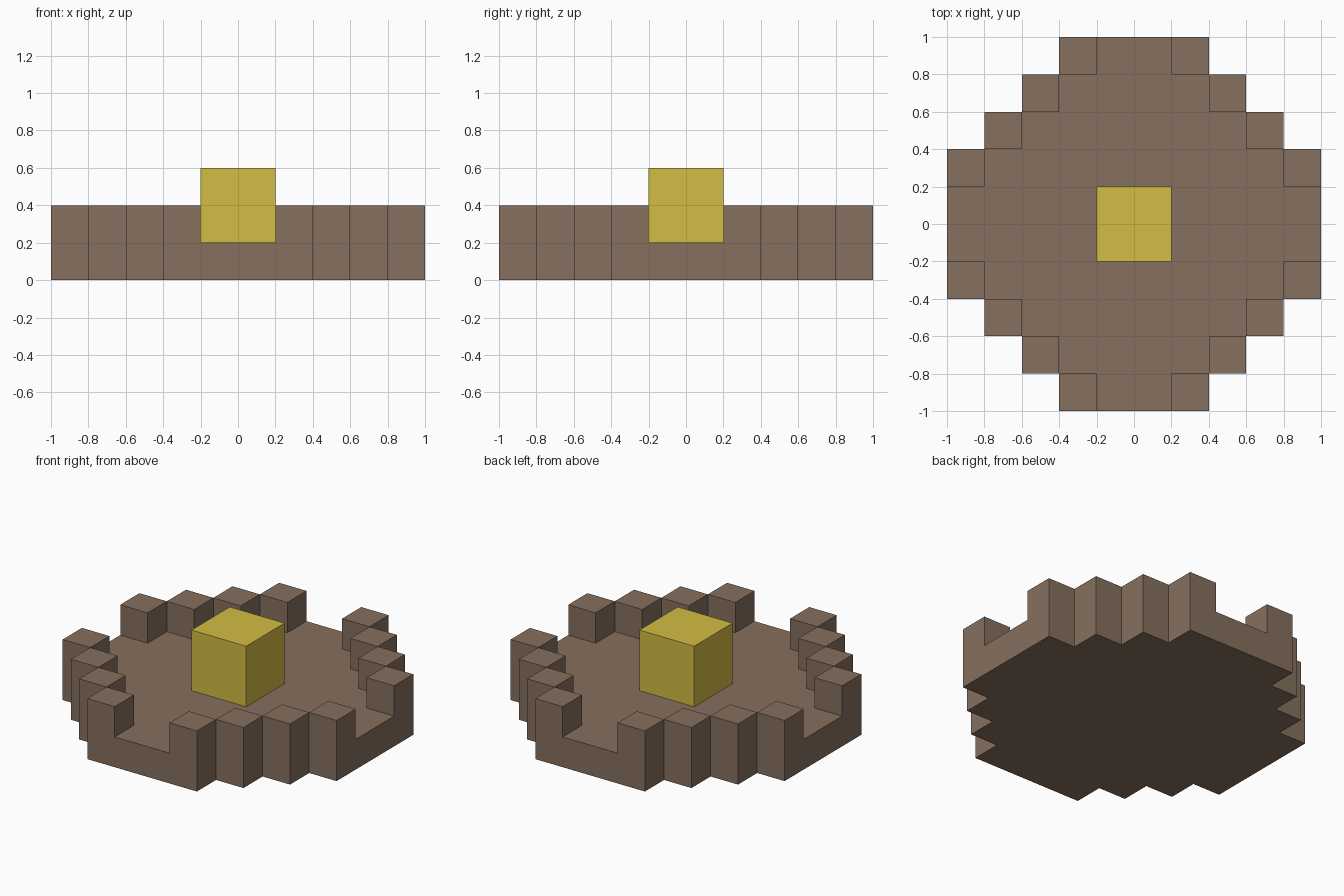
import bpy
import bmesh
from mathutils import Vector

if "Cube" in bpy.data.objects:
    bpy.data.objects.remove(bpy.data.objects["Cube"], do_unlink=True)

CELL = 0.2


def make_material(name, rgb):
    mat = bpy.data.materials.new(name)
    mat.use_nodes = True
    color = (*rgb, 1.0)
    mat.diffuse_color = color
    mat.node_tree.nodes["Principled BSDF"].inputs["Base Color"].default_value = color
    return mat


def add_object(name, bm, mat):
    mesh = bpy.data.meshes.new(name)
    bm.to_mesh(mesh)
    bm.free()
    mesh.materials.append(mat)
    obj = bpy.data.objects.new(name, mesh)
    bpy.context.collection.objects.link(obj)
    return obj


def ring(i):
    """Distance of a cell from the centre line, the same on both sides."""
    return i if i >= 0 else -1 - i


def filled(i, j, k):
    """The floor is a stepped disc; the upper layer holds only diagonal rim posts."""
    a, b = ring(i), ring(j)
    inside = max(a, b) <= 4 and a + b <= 5
    return inside and (k == 0 or (k == 1 and a + b == 5))


stone = make_material("brown stone", (0.238, 0.162, 0.112))
gold = make_material("yellow", (0.645, 0.509, 0.056))

# Stepped basin: outer skin of the filled cells
bm = bmesh.new()
axes = [Vector((1, 0, 0)), Vector((0, 1, 0)), Vector((0, 0, 1))]
for i in range(-5, 5):
    for j in range(-5, 5):
        for k in range(2):
            if not filled(i, j, k):
                continue
            centre = Vector((i, j, k)) + Vector((0.5, 0.5, 0.5))
            for n, axis in enumerate(axes):
                for side in (1, -1):
                    d = axis * side
                    if filled(i + int(d.x), j + int(d.y), k + int(d.z)):
                        continue
                    u, v = axes[(n + 1) % 3] / 2, axes[(n + 2) % 3] / 2 * side
                    mid = centre + d / 2
                    corners = (mid - u - v, mid + u - v, mid + u + v, mid - u + v)
                    bm.faces.new([bm.verts.new(c * CELL) for c in corners])
bmesh.ops.remove_doubles(bm, verts=bm.verts, dist=0.001)
bmesh.ops.dissolve_limit(bm, angle_limit=0.01, verts=bm.verts, edges=bm.edges)
add_object("basin", bm, stone)

# Block standing on the floor
bm = bmesh.new()
bmesh.ops.create_cube(bm, size=2 * CELL)
block = add_object("centre_block", bm, gold)
block.location.z = 2 * CELL
